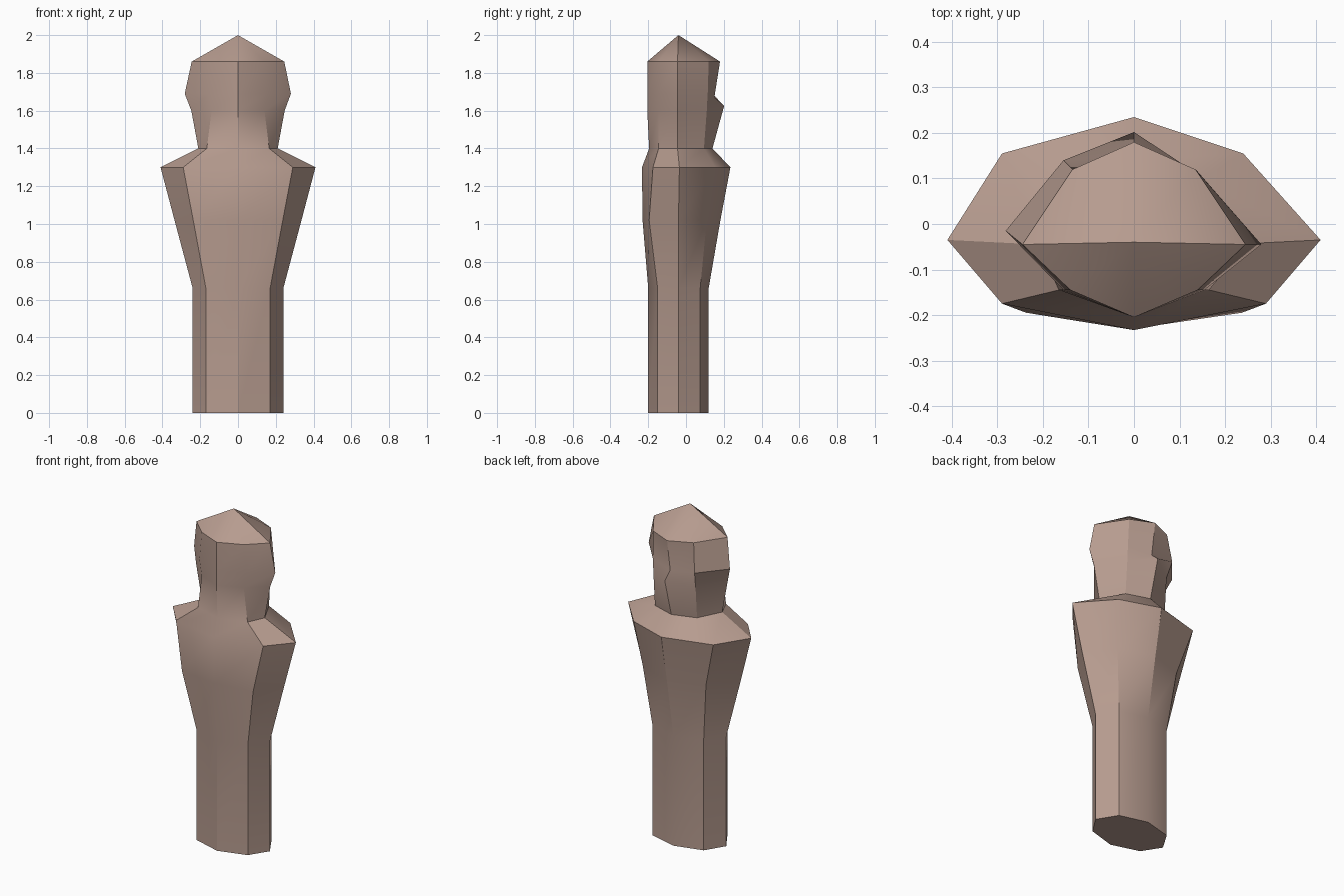
import bpy, bmesh

if "Cube" in bpy.data.objects:
    bpy.data.objects.remove(bpy.data.objects["Cube"])

clay = bpy.data.materials.new("dusty clay")
clay.diffuse_color = (0.47, 0.33, 0.275, 1)
clay.use_nodes = True
clay.node_tree.nodes["Principled BSDF"].inputs["Base Color"].default_value = clay.diffuse_color

# Half cross-sections: z, then (x, y) front, front corner, side, back corner, back
RINGS = [
    (0.00, [(0, -.20), (.17, -.15), (.24, -.04), (.17, .075), (0, .12)]),
    (0.66, [(0, -.20), (.17, -.15), (.24, -.04), (.17, .075), (0, .12)]),
    (1.02, [(0, -.23), (.237, -.195), (.336, -.04), (.21, .11), (0, .182)]),
    (1.30, [(0, -.233), (.29, -.175), (.41, -.035), (.24, .155), (0, .235)]),
    (1.40, [(0, -.195), (.165, -.145), (.21, -.045), (.14, .095), (0, .14)]),
    (1.60, [(0, -.205), (.14, -.145), (.247, -.045), (.14, .11), (0, .20)]),
    (1.69, [(0, -.205), (.155, -.145), (.28, -.045), (.14, .115), (0, .15)]),
    (1.86, [(0, -.205), (.14, -.145), (.245, -.045), (.135, .12), (0, .18)]),
]
# Hand-carved irregularities: (ring, corner index) -> (x, y, z)
TWEAKS = {
    (3, 5): (-.29, .155, 1.30),   # left shoulder blade
    (5, 4): (0, .202, 1.625),     # hair knot
    (6, 4): (0, .15, 1.67),
    (6, 5): (-.155, .14, 1.69),   # left side of the head
    (6, 6): (-.282, -.015, 1.69),
}

bm = bmesh.new()
loops = []
for i, (z, half) in enumerate(RINGS):
    pts = half + [(-x, y) for x, y in half[3:0:-1]]   # mirrored half
    loops.append([bm.verts.new(TWEAKS.get((i, j), (x, y, z)))
                  for j, (x, y) in enumerate(pts)])

# Side walls, base and pointed crown
for a, b in zip(loops, loops[1:]):
    for j in range(8):
        k = (j + 1) % 8
        bm.faces.new((a[j], a[k], b[k], b[j]))
bm.faces.new(loops[0][::-1])
apex = bm.verts.new((0, -.04, 2.0))
for j in range(8):
    bm.faces.new((loops[-1][j], loops[-1][(j + 1) % 8], apex))
bmesh.ops.recalc_face_normals(bm, faces=bm.faces)

mesh = bpy.data.meshes.new("carved_figure")
bm.to_mesh(mesh)
bm.free()
mesh.materials.append(clay)
figure = bpy.data.objects.new("carved_figure", mesh)
bpy.context.collection.objects.link(figure)
bpy.context.view_layer.objects.active = figure
figure.select_set(True)
bpy.ops.object.shade_smooth_by_angle(angle=0.55)
